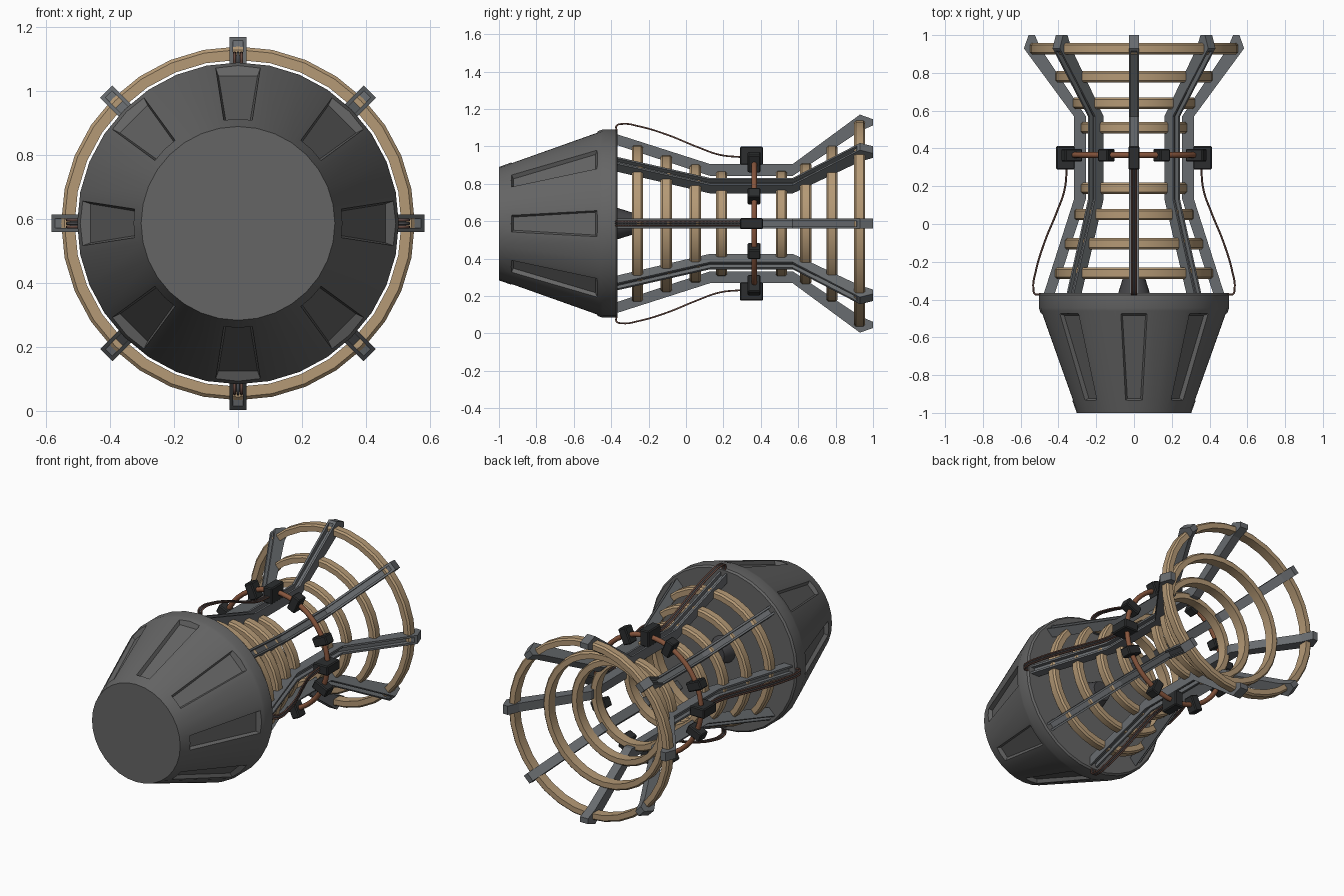
import bpy, bmesh, math
from mathutils import Vector

if "Cube" in bpy.data.objects:
    bpy.data.objects.remove(bpy.data.objects["Cube"])

CZ = 0.587  # height of the long axis, which runs along y


def mat(name, c):
    m = bpy.data.materials.new(name)
    m.diffuse_color = (*c, 1)
    m.use_nodes = True
    m.node_tree.nodes["Principled BSDF"].inputs["Base Color"].default_value = m.diffuse_color
    return m


SHELL = mat("shell grey", (0.13, 0.13, 0.13))
RIB = mat("rib grey", (0.14, 0.15, 0.16))
BLOCK = mat("clamp black", (0.025, 0.027, 0.028))
HUB = mat("hub dark grey", (0.06, 0.06, 0.065))
WOOD = mat("tan hoop", (0.46, 0.32, 0.18))
COPPER = mat("copper", (0.24, 0.09, 0.045))
CABLE = mat("brown cable", (0.13, 0.065, 0.05))
CABLE2 = mat("grey cable", (0.07, 0.07, 0.075))


def P(a, t, y, r):
    """Point at angle a round the axis, tangential offset t, radius r."""
    return Vector((r * math.cos(a) - t * math.sin(a), y,
                   CZ + r * math.sin(a) + t * math.cos(a)))


def make(name, verts, faces, m, smooth=None):
    me = bpy.data.meshes.new(name)
    me.from_pydata(verts, [], faces)
    bm = bmesh.new()
    bm.from_mesh(me)
    bmesh.ops.recalc_face_normals(bm, faces=bm.faces)
    bm.to_mesh(me)
    bm.free()
    ob = bpy.data.objects.new(name, me)
    bpy.context.collection.objects.link(ob)
    me.materials.append(m)
    if smooth:
        shade(ob, smooth)
    return ob


def shade(ob, deg):
    bpy.ops.object.select_all(action='DESELECT')
    ob.select_set(True)
    bpy.context.view_layer.objects.active = ob
    bpy.ops.object.shade_smooth_by_angle(angle=math.radians(deg))


def loft(name, sections, m, caps=True, closed=False, smooth=None):
    """Skin a list of equal-length closed sections."""
    k, n = len(sections[0]), len(sections)
    verts = [v for s in sections for v in s]
    faces = []
    for i in range(n if closed else n - 1):
        j = (i + 1) % n
        for q in range(k):
            w = (q + 1) % k
            faces.append((i * k + q, i * k + w, j * k + w, j * k + q))
    if caps and not closed:
        faces += [tuple(range(k)), tuple(range((n - 1) * k, n * k))]
    return make(name, verts, faces, m, smooth)


def turned(name, profile, n, m, closed=False, smooth=30):
    """Turn a (y, r) profile round the axis; closed gives a hoop."""
    if closed:
        secs = [[P(math.tau * i / n, 0, y, r) for y, r in profile] for i in range(n)]
        return loft(name, secs, m, closed=True, smooth=smooth)
    secs = [[P(math.tau * i / n, 0, y, r) for i in range(n)] for y, r in profile]
    return loft(name, secs, m, smooth=smooth)


def block(name, a, t, y0, y1, r0, r1, m, bev=0.006):
    secs = [[P(a, -t, y, r0), P(a, t, y, r0), P(a, t, y, r1), P(a, -t, y, r1)]
            for y in (y0, y1)]
    ob = loft(name, secs, m)
    b = ob.modifiers.new("bevel", 'BEVEL')
    b.width, b.segments = bev, 1
    return ob


# Tapered shell with eight recessed panels
shell = turned("nose_shell", [(-1, .303), (-.46, .498), (-.445, .503), (-.375, .503),
                              (-.365, .493)], 32, SHELL, smooth=None)
cv, cf = [], []
for i in range(8):
    a = i * math.pi / 4
    for depth, inset in ((.028, .012), (-.05, -.02)):
        for y, w in ((-.935 + inset, .047), (-.472 - inset, .073)):
            r = .303 + (y + 1) * .361 - depth
            cv += [P(a, -(w - inset), y, r), P(a, w - inset, y, r)]
    b = i * 8
    cf += [tuple(b + q for q in f) for f in ((0, 1, 3, 2), (4, 5, 7, 6), (0, 1, 5, 4),
                                             (2, 3, 7, 6), (0, 2, 6, 4), (1, 3, 7, 5))]
cutter = make("panel_cutter", cv, cf, SHELL)
bo = shell.modifiers.new("panels", 'BOOLEAN')
bo.operation, bo.solver, bo.object = 'DIFFERENCE', 'EXACT', cutter
bpy.context.view_layer.objects.active = shell
bpy.ops.object.modifier_apply(modifier="panels")
bpy.data.objects.remove(cutter)
shade(shell, 20)

# Hub behind the shell
turned("rear_hub", [(-.37, .085), (-.29, .06)], 24, HUB)

# Eight grooved ribs: y, inner radius, outer radius, groove depth
stations = [(-.37, .42, .478, .6), (.13, .255, .318, .6), (.57, .255, .318, .6),
            (.90, .475, .561, .6), (.915, .485, .572, 1), (.93, .495, .583, 1),
            (1.0, .525, .558, 1)]
for i in range(8):
    a = i * math.pi / 4
    W, G = .027, .015
    secs = []
    for y, r0, r1, d in stations:
        pts = [(-W, 0), (W, 0), (W, 1), (G, 1), (G, d), (-G, d), (-G, 1), (-W, 1)]
        secs.append([P(a, t, y, r0 + h * (r1 - r0)) for t, h in pts])
    loft(f"rib_{i}", secs, RIB)

# Hoops with chamfered outer corners
for i, (y, r) in enumerate([(-.26, .42), (-.105, .368), (.05, .318), (.19, .282),
                            (.51, .284), (.64, .325), (.78, .418), (.928, .553)]):
    h, c, th = .03, .01, .042
    turned(f"hoop_{i}", [(y - h, r - th), (y + h, r - th), (y + h, r - c),
                         (y + h - c, r), (y - h + c, r), (y - h, r - c)],
           32, WOOD, closed=True)

# Copper ring round the waist
turned("copper_ring", [(.365 + .015 * math.cos(q * math.pi / 5),
                        .36 + .015 * math.sin(q * math.pi / 5)) for q in range(10)],
       48, COPPER, closed=True, smooth=60)

# Clamps on the ring and cables, at the four compass points
for k in range(4):
    a = k * math.pi / 2
    block(f"main_clamp_{k}", a, .03, .288, .412, .312, .412, BLOCK)
    for s in (-1, 1):
        block(f"side_clamp_{k}_{s}", a + s * math.radians(24), .028, .33, .398,
              .31, .41, BLOCK)
    for t, m in ((-.011, CABLE), (0, CABLE2), (.011, CABLE)):
        cu = bpy.data.curves.new("cable", 'CURVE')
        cu.dimensions, cu.bevel_depth = '3D', .0052
        cu.bevel_resolution, cu.resolution_u = 1, 6
        path = [(-.37, .495), (-.372, .522), (-.34, .533), (-.25, .52), (-.1, .475),
                (.06, .41), (.18, .368), (.30, .355)]
        sp = cu.splines.new('BEZIER')
        sp.bezier_points.add(len(path) - 1)
        for bp, (y, r) in zip(sp.bezier_points, path):
            bp.co = P(a, t, y, r)
            bp.handle_left_type = bp.handle_right_type = 'AUTO'
        cu.materials.append(m)
        ob = bpy.data.objects.new(f"cable_{k}", cu)
        bpy.context.collection.objects.link(ob)
